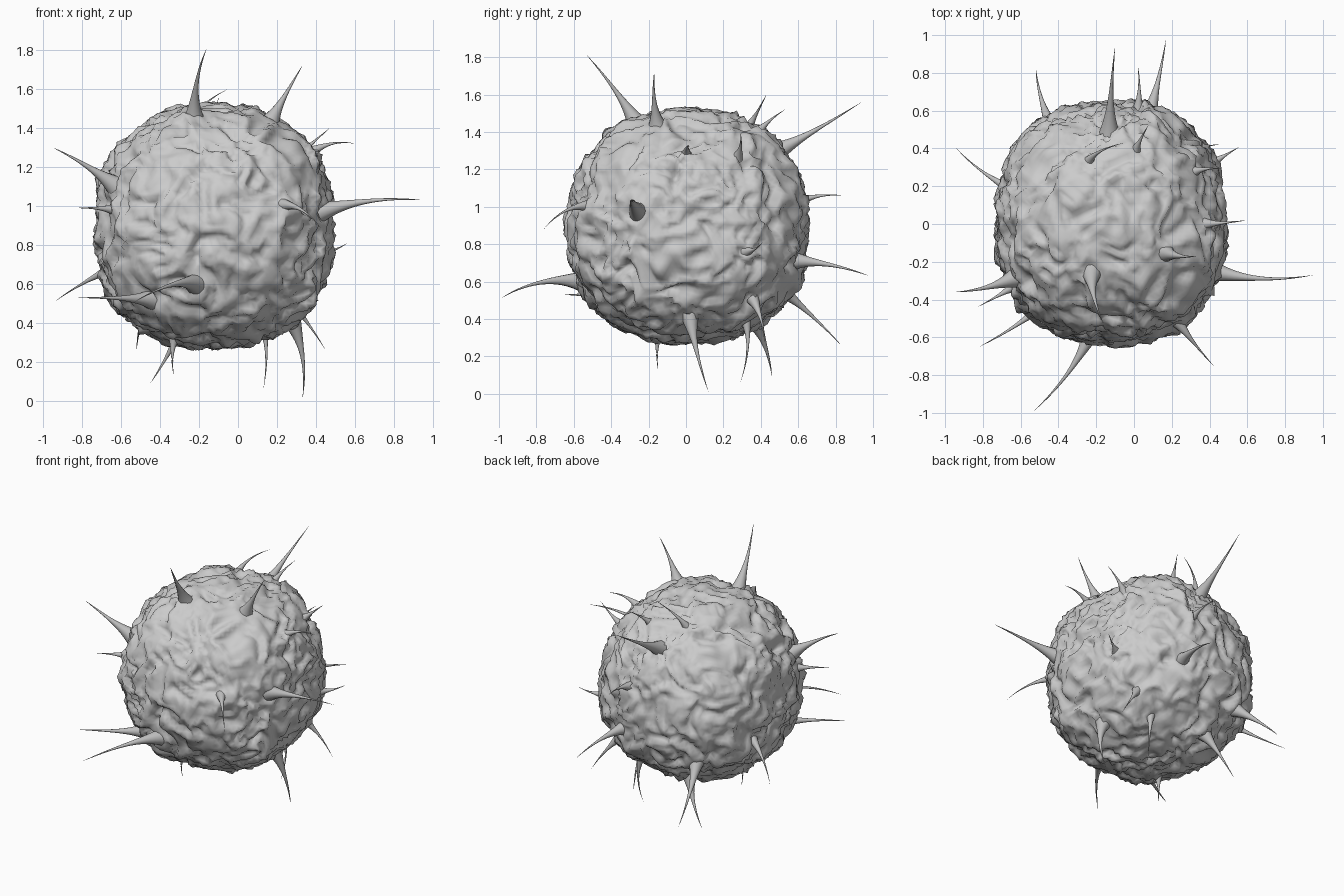
import bpy
import bmesh
from mathutils import Vector, noise
from mathutils.bvhtree import BVHTree

old = bpy.data.objects.get("Cube")
if old:
    bpy.data.objects.remove(old, do_unlink=True)

CENTRE = Vector((-0.12, 0.01, 0.89))


def make_material(name, grey):
    mat = bpy.data.materials.new(name)
    mat.use_nodes = True
    colour = (grey, grey, grey, 1)
    mat.diffuse_color = colour
    bsdf = mat.node_tree.nodes["Principled BSDF"]
    bsdf.inputs["Base Color"].default_value = colour
    bsdf.inputs["Roughness"].default_value = 0.7
    return mat


def finish(bm, name, mat):
    """Turn a bmesh into a smooth shaded object."""
    bmesh.ops.recalc_face_normals(bm, faces=bm.faces)
    for face in bm.faces:
        face.smooth = True
    mesh = bpy.data.meshes.new(name)
    bm.to_mesh(mesh)
    bm.free()
    mesh.materials.append(mat)
    obj = bpy.data.objects.new(name, mesh)
    bpy.context.collection.objects.link(obj)
    return obj


body_grey = make_material("light grey", 0.6)
spike_grey = make_material("spike grey", 0.52)


# Lumpy body: slightly boxy ball with craggy, rippled skin
def skin_point(direction):
    d = direction.normalized()
    power = 2.3
    boxy = sum(abs(c) ** power for c in d) ** (-1 / power)
    # Warp the lookup so that the lumps get steep ledges
    warp = noise.noise_vector(d * 3) * 0.25
    p = (d + warp) * 4.5
    lumps = noise.noise(p) * 0.035
    ridges = (0.3 - abs(noise.noise(p * 1.6))) * 0.07
    grain = noise.noise(p * 4) * 0.007
    swell = noise.noise(d * 1.5 + Vector((5, 2, 7))) * 0.02
    radius = 0.612 * boxy + lumps + ridges + grain + swell
    slide = noise.noise_vector(p * 0.9) * 0.02
    return CENTRE + Vector((d.x * 0.99, d.y * 1.03, d.z)) * radius + slide


bm = bmesh.new()
bmesh.ops.create_icosphere(bm, subdivisions=6, radius=1)
for vert in bm.verts:
    vert.co = skin_point(vert.co)
surface = BVHTree.FromBMesh(bm)
finish(bm, "lumpy_body", body_grey)


# Spikes: thorns with a flared foot that taper along a bent path
def spike(name, root, tip, lift, width, steps=18, sides=12):
    tip = Vector(tip)
    out = (Vector(root) - CENTRE).normalized()
    hit = surface.ray_cast(CENTRE + out * 2, -out)[0]
    start = hit - out * 0.025
    length = (tip - start).length
    bend = start.lerp(tip, 0.5) * 0.5 + (start + out * length * 0.55) * 0.5
    bend.z += lift
    bm = bmesh.new()
    rings = []
    for i in range(steps):
        t = i / steps
        pos = start * (1 - t) ** 2 + bend * 2 * t * (1 - t) + tip * t * t
        along = (bend - start) * (1 - t) + (tip - bend) * t
        radius = width * (0.75 * (1 - t) ** 4 + 0.25 * (1 - t) ** 0.8)
        turn = along.to_track_quat('Z', 'Y').to_matrix().to_4x4()
        turn.translation = pos
        ring = bmesh.ops.create_circle(
            bm, segments=sides, radius=radius, matrix=turn)["verts"]
        rings.append(ring)
    for low, high in zip(rings, rings[1:]):
        for k in range(sides):
            n = (k + 1) % sides
            bm.faces.new((low[k], low[n], high[n], high[k]))
    point = bm.verts.new(tip)
    for k in range(sides):
        bm.faces.new((rings[-1][k], rings[-1][(k + 1) % sides], point))
    finish(bm, name, spike_grey)


# Each entry: root, tip, upward lift of the bend
long_spikes = [
    ((-0.22, -0.25, 1.42), (-0.16, -0.53, 1.81), 0),
    ((0.16, -0.15, 1.42), (0.33, -0.17, 1.72), 0),
    ((-0.62, -0.28, 1.1), (-0.95, -0.36, 1.3), 0.04),
    ((-0.22, -0.56, 0.6), (-0.53, -0.99, 0.51), 0.12),
    ((-0.47, -0.43, 0.49), (-0.82, -0.65, 0.53), 0.08),
    ((0.42, -0.25, 0.97), (0.95, -0.27, 1.03), 0.05),
    ((-0.13, 0.48, 1.29), (-0.1, 0.94, 1.56), -0.04),
    ((0.09, 0.6, 0.7), (0.17, 0.98, 0.63), 0.05),
    ((-0.42, 0.48, 0.58), (-0.52, 0.83, 0.26), 0),
    ((0.29, 0.02, 0.4), (0.33, 0.12, 0.01), 0),
    ((-0.28, 0.36, 0.4), (-0.45, 0.46, 0.09), 0),
]
short_spikes = [
    ((0.22, -0.5, 1.0), (0.43, -0.76, 0.88), 0.02),
    ((-0.68, -0.36, 0.99), (-0.83, -0.44, 0.99), 0),
    ((-0.7, 0.2, 0.66), (-0.94, 0.4, 0.51), 0),
    ((0.12, 0.31, 0.42), (0.13, 0.29, 0.06), 0),
    ((-0.33, -0.15, 0.32), (-0.33, -0.15, 0.13), 0),
    ((0.3, 0.38, 0.48), (0.45, 0.42, 0.26), 0),
    ((0.02, 0.6, 1.03), (0.02, 0.84, 1.06), 0.02),
    ((-0.24, 0.32, 1.4), (-0.05, 0.43, 1.6), 0),
    ((0, 0.37, 1.38), (0.08, 0.53, 1.52), 0),
    ((0.38, 0, 1.28), (0.6, 0.02, 1.32), 0.02),
    ((0.32, 0.28, 1.27), (0.47, 0.29, 1.4), 0),
    ((0.46, 0.35, 0.75), (0.56, 0.41, 0.81), 0),
]

for label, width, group in (("long_spike", 0.055, long_spikes),
                            ("short_spike", 0.035, short_spikes)):
    for i, (root, tip, lift) in enumerate(group, 1):
        spike(f"{label}_{i}", root, tip, lift, width)
